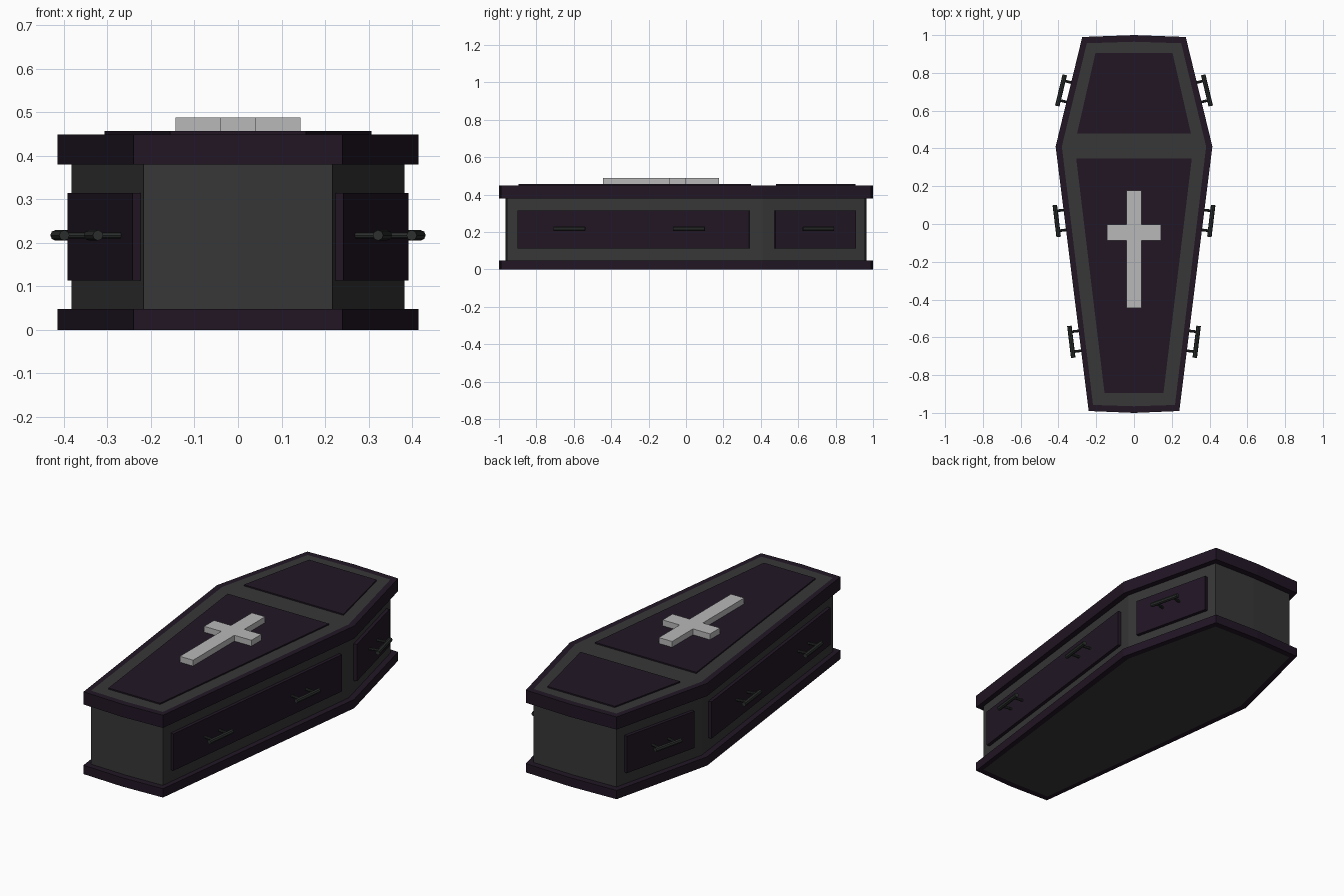
import bpy, bmesh, math
from mathutils import Vector, Matrix

if "Cube" in bpy.data.objects:
    bpy.data.objects.remove(bpy.data.objects["Cube"])


def material(name, rgb):
    m = bpy.data.materials.new(name)
    m.diffuse_color = (*rgb, 1)
    m.use_nodes = True
    m.node_tree.nodes["Principled BSDF"].inputs["Base Color"].default_value = m.diffuse_color
    return m


GREY = material("charcoal", (0.038, 0.038, 0.038))
PURPLE = material("dark_purple", (0.015, 0.008, 0.018))
IRON = material("dark_iron", (0.024, 0.028, 0.026))
SILVER = material("pale_silver", (0.48, 0.48, 0.48))


def finish(name, bm, mat):
    bmesh.ops.recalc_face_normals(bm, faces=bm.faces)
    me = bpy.data.meshes.new(name)
    bm.to_mesh(me)
    bm.free()
    me.materials.append(mat)
    ob = bpy.data.objects.new(name, me)
    bpy.context.collection.objects.link(ob)
    return ob


def mirrored(half):
    # half outline runs from foot to head along +x
    return half + [(-x, y) for x, y in reversed(half) if x > 0]


def prism(name, pts, z0, z1, mat, inset=0.0, matrix=None):
    # solid outline, the top optionally drawn in for a bevelled edge
    bm = bmesh.new()
    f = bm.faces.new([bm.verts.new((x, y, z0)) for x, y in pts])
    new = bmesh.ops.extrude_face_region(bm, geom=[f])["geom"]
    vs = [g for g in new if isinstance(g, bmesh.types.BMVert)]
    c = sum((v.co for v in vs), Vector()) / len(vs)
    for v in vs:
        v.co.z = z1
        for a in (0, 1):
            if inset:
                v.co[a] -= math.copysign(inset, v.co[a] - c[a])
    if matrix:
        bm.transform(matrix)
    return finish(name, bm, mat)


def ring(name, outer, inner, z0, z1, mat):
    # hollow band around the case
    bm = bmesh.new()
    loops = [[bm.verts.new((x, y, z)) for x, y in pts]
             for pts, z in ((outer, z0), (outer, z1), (inner, z1), (inner, z0))]
    n = len(outer)
    for k in range(4):
        a, b = loops[k], loops[(k + 1) % 4]
        for i in range(n):
            j = (i + 1) % n
            bm.faces.new((a[i], a[j], b[j], b[i]))
    return finish(name, bm, mat)


# case and its two protruding mouldings
case = mirrored([(0, -0.965), (0.217, -0.958), (0.382, 0.41), (0.25, 0.957), (0, 0.965)])
rim = mirrored([(0, -1.0), (0.24, -0.99), (0.415, 0.41), (0.274, 0.99), (0, 1.0)])
prism("case", case, 0, 0.449, GREY)
ring("base_moulding", rim, case, 0, 0.048, PURPLE)
ring("lid_moulding", rim, case, 0.38, 0.449, PURPLE)

# raised lid panels
prism("lid_head_panel", mirrored([(0.301, 0.48), (0.204, 0.905)]), 0.445, 0.456, PURPLE)
prism("lid_body_panel", mirrored([(0.156, -0.895), (0.306, 0.348)]), 0.445, 0.456, PURPLE)

# cross on the lid
prism("lid_cross", mirrored([(0.04, -0.445), (0.04, -0.088), (0.143, -0.088),
                             (0.143, -0.003), (0.04, -0.003), (0.04, 0.177)]),
      0.454, 0.488, SILVER)


def wall_frame(p, q, y, side):
    # local x along the wall, y up, z outward, origin on the wall at height 0
    p, q = Vector((*p, 0)), Vector((*q, 0))
    d = (q - p).normalized()
    o = p + (q - p) * ((y - p.y) / (q.y - p.y))
    m = Matrix((d, Vector((0, 0, 1)), d.cross(Vector((0, 0, 1))))).transposed().to_4x4()
    m.translation = o
    return Matrix.Diagonal((side, 1, 1, 1)) @ m, d.y


def handle(name, m):
    # bar on two thin posts
    bm = bmesh.new()
    turn = Matrix.Rotation(math.pi / 2, 4, 'Y')
    bmesh.ops.create_cone(bm, cap_ends=True, segments=8, radius1=0.012, radius2=0.012,
                          depth=0.17, matrix=m @ Matrix.Translation((0, 0.217, 0.074)) @ turn)
    for x in (-0.053, 0.053):
        bmesh.ops.create_cone(bm, cap_ends=True, segments=8, radius1=0.007, radius2=0.007,
                              depth=0.058, matrix=m @ Matrix.Translation((x, 0.217, 0.045)))
    finish(name, bm, IRON)


foot, shoulder, head = case[1], case[2], case[3]
for side, tag in ((1, "right"), (-1, "left")):
    # side panels
    for part, p, q, y0, y1 in (("body", foot, shoulder, -0.90, 0.34),
                               ("head", shoulder, head, 0.473, 0.905)):
        m, dy = wall_frame(p, q, (y0 + y1) / 2, side)
        h = (y1 - y0) / 2 / dy
        prism(f"{tag}_{part}_panel", [(-h, 0.113), (h, 0.113), (h, 0.314), (-h, 0.314)],
              -0.005, 0.018, PURPLE, matrix=m)
    # handles
    for part, p, q, y in (("foot", foot, shoulder, -0.615), ("middle", foot, shoulder, 0.025),
                          ("head", shoulder, head, 0.69)):
        handle(f"{tag}_{part}_handle", wall_frame(p, q, y, side)[0])
